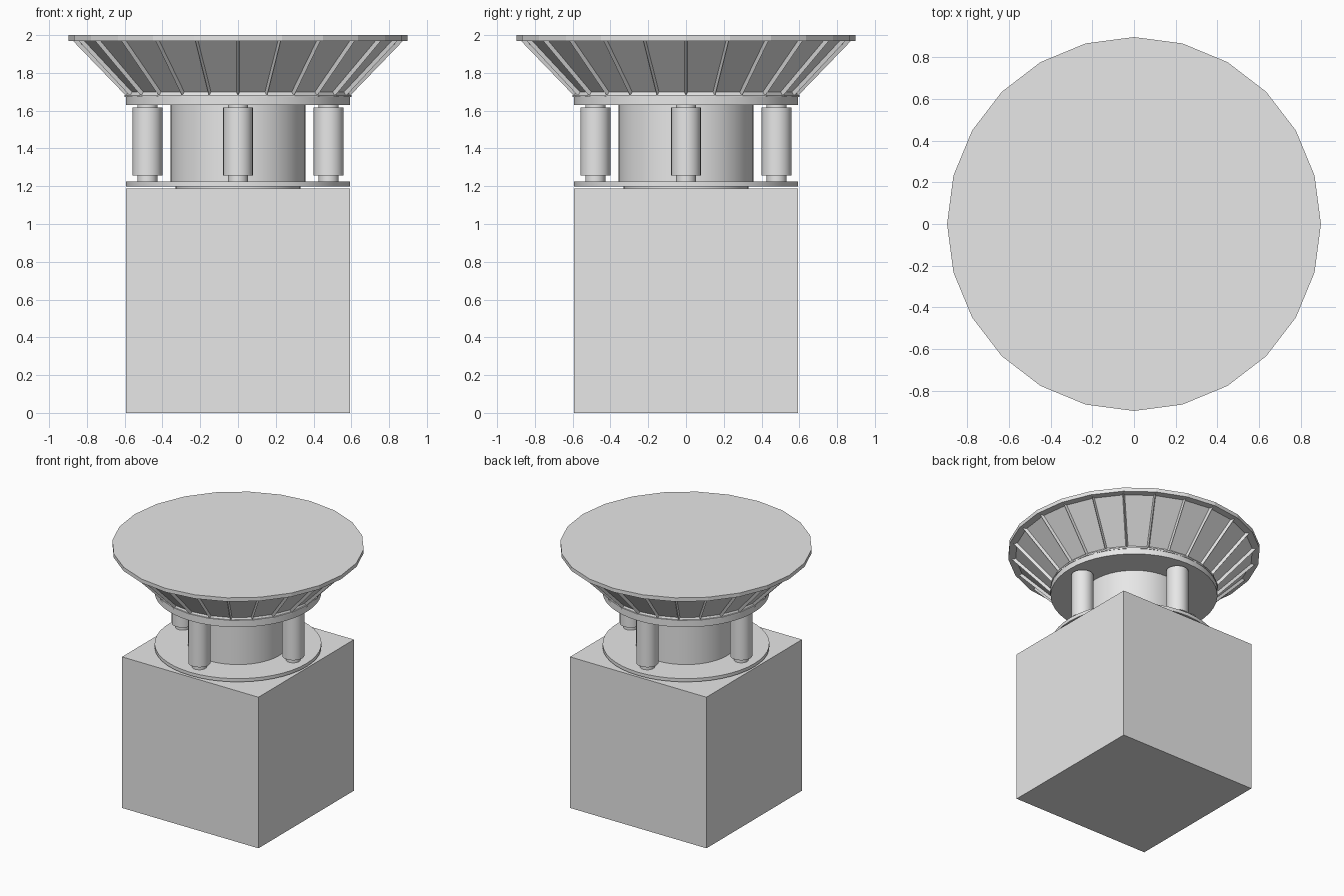
import bpy, bmesh, math

if "Cube" in bpy.data.objects:
    bpy.data.objects.remove(bpy.data.objects["Cube"])

mat = bpy.data.materials.new("light_grey")
mat.diffuse_color = (0.8, 0.8, 0.8, 1)
mat.use_nodes = True
mat.node_tree.nodes["Principled BSDF"].inputs["Base Color"].default_value = mat.diffuse_color


def finish(bm, name, smooth=False):
    bmesh.ops.recalc_face_normals(bm, faces=bm.faces)
    me = bpy.data.meshes.new(name)
    bm.to_mesh(me)
    bm.free()
    ob = bpy.data.objects.new(name, me)
    bpy.context.collection.objects.link(ob)
    me.materials.append(mat)
    if smooth:
        bpy.ops.object.select_all(action='DESELECT')
        ob.select_set(True)
        bpy.context.view_layer.objects.active = ob
        bpy.ops.object.shade_smooth_by_angle(angle=math.radians(35))
    return ob


def lathe(name, profile, sides=24, x=0.0, y=0.0, smooth=False, panels=False):
    """Closed turned solid from (radius, z) pairs, bottom to top."""
    bm = bmesh.new()
    rings = []
    for r, z in profile:
        rings.append([bm.verts.new((x + r * math.cos(2 * math.pi * i / sides),
                                    y + r * math.sin(2 * math.pi * i / sides), z))
                      for i in range(sides)])
    walls = []
    for a, b in zip(rings, rings[1:]):
        for i in range(sides):
            j = (i + 1) % sides
            walls.append(bm.faces.new((a[i], a[j], b[j], b[i])))
    bm.faces.new(rings[0][::-1])
    bm.faces.new(rings[-1])
    if panels:  # sunken window panels leave ribs between them
        bm.normal_update()
        bmesh.ops.inset_individual(bm, faces=walls, thickness=0.014, depth=-0.02)
    return finish(bm, name, smooth)


# square base block
bm = bmesh.new()
bmesh.ops.create_cube(bm, size=1)
for v in bm.verts:
    v.co = (v.co.x * 1.186, v.co.y * 1.186, (v.co.z + 0.5) * 1.187)
finish(bm, "base_block")

# drum and flanges
lathe("drum", [(0.33, 1.186), (0.33, 1.2), (0.358, 1.2), (0.358, 1.64)], 48, smooth=True)
lathe("lower_flange", [(0.594, 1.199), (0.594, 1.225)], 48, smooth=True)
lathe("upper_flange", [(0.594, 1.629), (0.594, 1.673)], 48, smooth=True)

# four posts around the drum
for k in range(4):
    a = k * math.pi / 2
    lathe("post_%d" % (k + 1),
          [(0.053, 1.222), (0.053, 1.257), (0.079, 1.257), (0.079, 1.61),
           (0.079, 1.617), (0.053, 1.617), (0.053, 1.632)],
          24, 0.48 * math.cos(a), 0.48 * math.sin(a), smooth=True)

# flared ribbed head with lower ring and top plate
lathe("head_lower_ring", [(0.6, 1.672), (0.6, 1.684)])
lathe("flared_head", [(0.592, 1.678), (0.875, 1.971)], panels=True)
lathe("top_plate", [(0.898, 1.97), (0.898, 2.0)])
